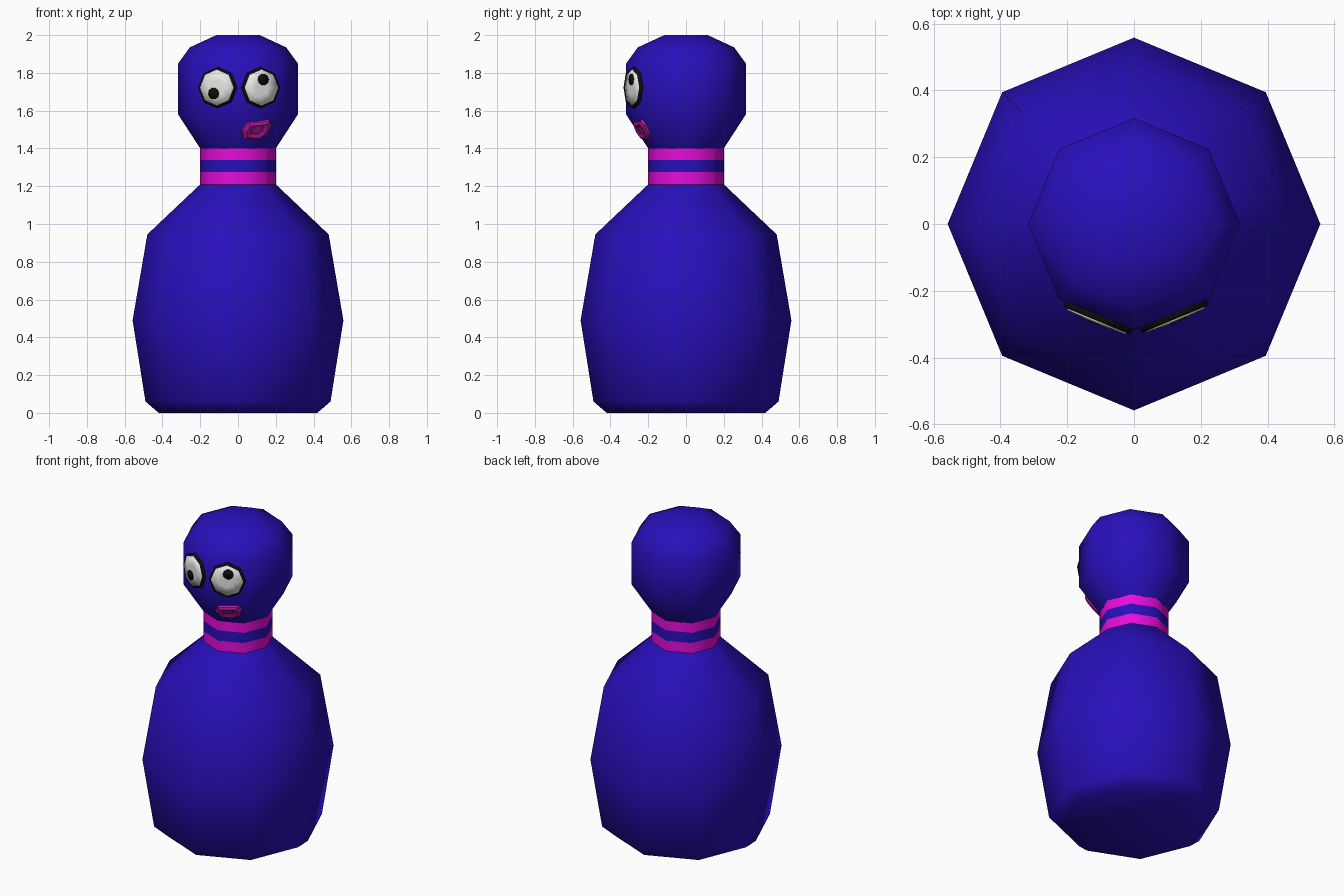
import bpy, bmesh, math
from mathutils import Vector, Matrix

if "Cube" in bpy.data.objects:
    bpy.data.objects.remove(bpy.data.objects["Cube"])


def material(name, rgb):
    m = bpy.data.materials.new(name)
    m.diffuse_color = (*rgb, 1)
    m.use_nodes = True
    m.node_tree.nodes["Principled BSDF"].inputs["Base Color"].default_value = m.diffuse_color
    return m


BLUE = material("deep blue", (0.021, 0.005, 0.49))
PINK = material("hot pink", (0.85, 0.004, 0.75))
LIP = material("lip magenta", (0.48, 0.012, 0.36))
DARK_LIP = material("dark lip", (0.17, 0.004, 0.16))
WHITE = material("eye white", (0.85, 0.85, 0.83))
BLACK = material("black", (0.004, 0.004, 0.004))


def finish(name, bm, mats, matrix=Matrix()):
    bmesh.ops.recalc_face_normals(bm, faces=bm.faces)
    mesh = bpy.data.meshes.new(name)
    bm.to_mesh(mesh)
    bm.free()
    for m in mats:
        mesh.materials.append(m)
    obj = bpy.data.objects.new(name, mesh)
    obj.matrix_world = matrix
    bpy.context.collection.objects.link(obj)
    return obj


def loft(bm, rings):
    """Join equal-length rings of points and cap both ends."""
    loops = [[bm.verts.new(p) for p in ring] for ring in rings]
    n = len(loops[0])
    faces = []
    for a, b in zip(loops, loops[1:]):
        faces.append([bm.faces.new((a[i], a[(i + 1) % n], b[(i + 1) % n], b[i]))
                      for i in range(n)])
    bm.faces.new(loops[0][::-1])
    faces.append([bm.faces.new(loops[-1])])
    return faces


def circle(r, z, n=8, start=0.0):
    return [(r * math.cos(start + math.tau * i / n),
             r * math.sin(start + math.tau * i / n), z) for i in range(n)]


# Eight-sided pin body with striped neck
NECK = [1.21, 1.275, 1.34, 1.40]
profile = [(0.42, 0), (0.49, 0.06), (0.558, 0.49), (0.48, 0.945)]
profile += [(0.2, z) for z in NECK]
profile += [(0.317, 1.58), (0.317, 1.85), (0.255, 1.935), (0.115, 2.0)]
bm = bmesh.new()
loft(bm, [circle(r, z) for r, z in profile])
for f in bm.faces:
    f.smooth = True
    z = f.calc_center_median().z
    f.material_index = int(NECK[0] < z < NECK[1] or NECK[2] < z < NECK[3])
for e in bm.edges:
    zs = [v.co.z for v in e.verts]
    if any(all(abs(z - k) < 1e-4 for z in zs) for k in (NECK[0], NECK[3])):
        e.smooth = False
finish("pin_body", bm, [BLUE, PINK])


def face_frame(side, origin_r, z, u=0.0, tilt=0.0):
    """Local x runs along a front facet, y up it, z outward."""
    h = Vector((side * math.sin(math.pi / 8), -math.cos(math.pi / 8), 0))
    t = Vector((-h.y, h.x, 0))
    n = h * math.cos(tilt) - Vector((0, 0, math.sin(tilt)))
    origin = h * origin_r + t * u + Vector((0, 0, z))
    m = Matrix((t, n.cross(t), n)).transposed().to_4x4()
    m.translation = origin
    return m


def disc(name, rings, n, mat, matrix):
    bm = bmesh.new()
    loft(bm, [circle(r, z, n) for r, z in rings])
    for f in bm.faces:
        f.smooth = True
    finish(name, bm, [mat], matrix)


# Eyes: black rim, white disc and off-centre pupil
for label, side, u, pu, pz in (("left", -1, 0.008, -0.008, 1.69),
                               ("right", 1, 0.005, 0.013, 1.765)):
    eye = face_frame(side, 0.285, 1.722, u)
    disc(label + "_eye_rim", [(0.108, 0), (0.108, 0.025)], 8, BLACK, eye)
    disc(label + "_eye_white",
         [(0.095, 0.01), (0.095, 0.03), (0.04, 0.033)], 8, WHITE, eye)
    disc(label + "_pupil", [(0.031, 0), (0.031, 0.006)], 10, BLACK,
         face_frame(side, 0.315, pz, pu))

# Puckered lips on the slanted facet under the right eye
outline = [(-0.08, -0.01), (-0.065, -0.058), (0.03, -0.064), (0.07, -0.03),
           (0.083, 0.028), (0.065, 0.058), (0.0, 0.046), (-0.06, 0.041)]
bm = bmesh.new()
faces = loft(bm, [[(x * s, y * s, z) for x, y in outline]
                  for s, z in ((1, -0.005), (0.96, 0.012), (0.72, 0.022),
                               (0.46, 0.018), (0.36, 0.012))])
for f in faces[3]:
    f.material_index = 1
finish("lips", bm, [LIP, DARK_LIP],
       face_frame(1, 0.248, 1.505, 0.0, math.atan2(0.108, 0.18)))
